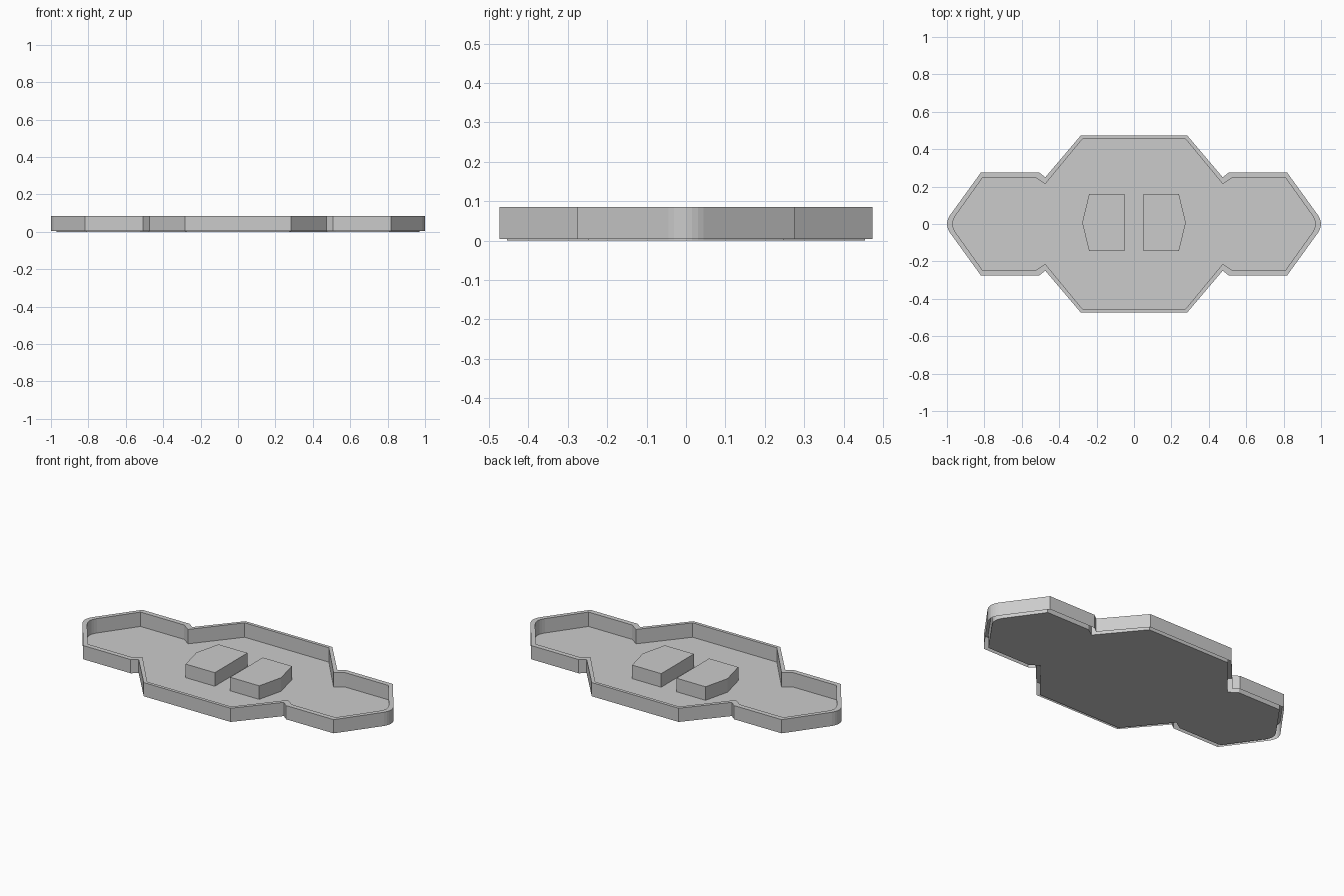
import bpy, bmesh

if "Cube" in bpy.data.objects:
    bpy.data.objects.remove(bpy.data.objects["Cube"])

TOP = 0.085        # rim height
WALL_BASE = 0.004  # outer skirt stops just above the ground


def mirrored_loop(quarter):
    """Mirror a quarter outline (from +x axis to the top edge) into a closed loop."""
    half = quarter + [(-x, y) for x, y in reversed(quarter)]
    return half + [(x, -y) for x, y in reversed(half[1:-1])]


def new_object(name, bm):
    bmesh.ops.recalc_face_normals(bm, faces=bm.faces[:])
    mesh = bpy.data.meshes.new(name)
    bm.to_mesh(mesh)
    bm.free()
    ob = bpy.data.objects.new(name, mesh)
    bpy.context.collection.objects.link(ob)
    return ob


def ring(bm, pts, z):
    return [bm.verts.new((x, y, z)) for x, y in pts]


def bridge(bm, a, b):
    n = len(a)
    for i in range(n):
        j = (i + 1) % n
        bm.faces.new((a[i], a[j], b[j], b[i]))


outer = mirrored_loop([(1, 0), (0.998, 0.015), (0.993, 0.03), (0.985, 0.045),
                       (0.818, 0.276), (0.508, 0.276), (0.474, 0.25), (0.284, 0.474)])
inner = mirrored_loop([(0.97, 0), (0.968, 0.015), (0.962, 0.03), (0.954, 0.045),
                       (0.81, 0.247), (0.525, 0.247), (0.475, 0.213), (0.275, 0.455)])

# Tray: outer skirt, flat rim, inner wall and floor as one folded sheet, open under the rim
bm = bmesh.new()
loops = [ring(bm, outer, WALL_BASE), ring(bm, outer, TOP),
         ring(bm, inner, TOP), ring(bm, inner, 0)]
for a, b in zip(loops, loops[1:]):
    bridge(bm, a, b)
bm.faces.new(loops[-1])
new_object("tray", bm)

# Two five-sided blocks on the floor, mirrored left and right
block = [(0.05, 0.16), (0.05, -0.145), (0.24, -0.145), (0.277, 0.007), (0.24, 0.16)]
for side, name in ((1, "right_block"), (-1, "left_block")):
    bm = bmesh.new()
    pts = [(side * x, y) for x, y in block]
    low, high = ring(bm, pts, 0), ring(bm, pts, 0.08)
    bridge(bm, low, high)
    bm.faces.new(high)
    new_object(name, bm)
